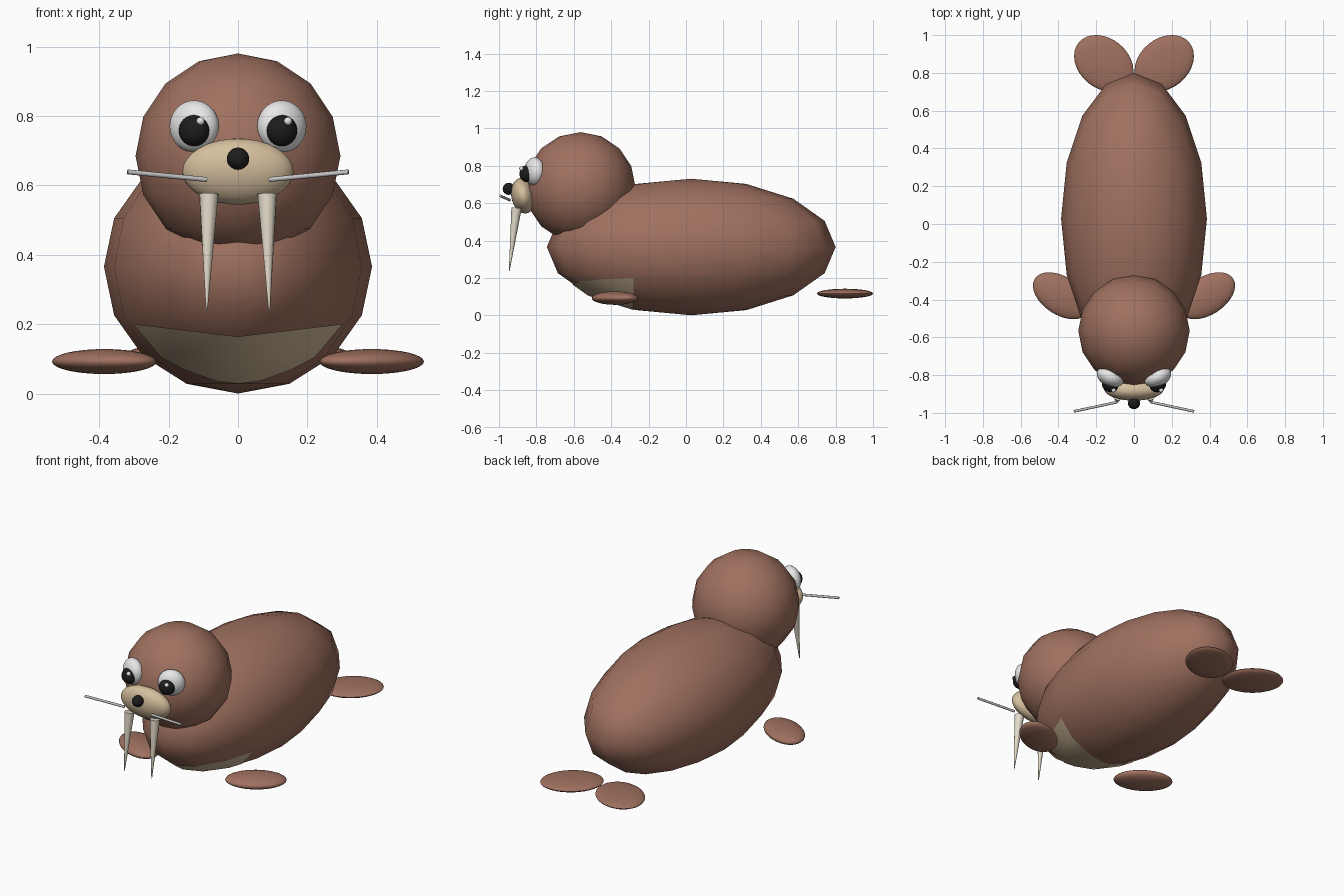
import bpy, bmesh
from math import radians
from mathutils import Matrix, Vector

cube = bpy.data.objects.get("Cube")
if cube:
    bpy.data.objects.remove(cube, do_unlink=True)


def material(name, rgb):
    mat = bpy.data.materials.new(name)
    mat.use_nodes = True
    mat.diffuse_color = (*rgb, 1)
    bsdf = mat.node_tree.nodes["Principled BSDF"]
    bsdf.inputs["Base Color"].default_value = (*rgb, 1)
    bsdf.inputs["Roughness"].default_value = 0.8
    return mat


BROWN = material("brown skin", (0.35, 0.165, 0.115))
TAN = material("tan", (0.67, 0.52, 0.34))
IVORY = material("ivory", (0.78, 0.72, 0.60))
WHITE = material("white", (0.88, 0.88, 0.88))
BLACK = material("black", (0.012, 0.012, 0.012))
GREY = material("whisker grey", (0.55, 0.55, 0.55))


def finish(name, bm, mat, location):
    mesh = bpy.data.meshes.new(name)
    bm.to_mesh(mesh)
    bm.free()
    mesh.materials.append(mat)
    obj = bpy.data.objects.new(name, mesh)
    obj.location = location
    bpy.context.collection.objects.link(obj)
    bpy.ops.object.select_all(action="DESELECT")
    obj.select_set(True)
    bpy.context.view_layer.objects.active = obj
    bpy.ops.object.shade_smooth_by_angle(angle=radians(50))
    return obj


def ellipsoid_mesh(radii, segments):
    bm = bmesh.new()
    bmesh.ops.create_uvsphere(bm, u_segments=segments, v_segments=segments // 2, radius=1)
    bmesh.ops.scale(bm, vec=radii, verts=bm.verts)
    return bm


def ellipsoid(name, location, radii, mat, turn=0, axis="Z", segments=32):
    bm = ellipsoid_mesh(radii, segments)
    bmesh.ops.rotate(bm, matrix=Matrix.Rotation(radians(turn), 3, axis), verts=bm.verts)
    return finish(name, bm, mat, location)


def rod(name, start, end, r1, r2, mat):
    start, end = Vector(start), Vector(end)
    along = end - start
    bm = bmesh.new()
    bmesh.ops.create_cone(bm, cap_ends=True, segments=12, radius1=r1, radius2=r2,
                          depth=along.length)
    turn = along.to_track_quat("Z", "Y").to_matrix()
    bmesh.ops.rotate(bm, matrix=turn, verts=bm.verts)
    return finish(name, bm, mat, (start + end) / 2)


# Body and head
BODY_AT = Vector((0, 0.028, 0.366))
BODY_SIZE = Vector((0.386, 0.772, 0.365))
ellipsoid("body", BODY_AT, BODY_SIZE, BROWN, segments=16)
ellipsoid("head", (0, -0.565, 0.685), (0.295, 0.295, 0.295), BROWN, segments=16)

# Chest patch: a thin skin trimmed from the body shape, mirrored across the middle
skin = ellipsoid_mesh(BODY_SIZE * 1.009, 16)
cuts = [((0, 0, 0), (-1, 0, 0)),
        ((0, 0, 0.165), (-0.12, 0, 1)),
        ((0, -0.28, 0), (0, 1, 0))]
for point, normal in cuts:
    bmesh.ops.bisect_plane(skin, geom=skin.verts[:] + skin.edges[:] + skin.faces[:],
                           plane_co=Vector(point) - BODY_AT, plane_no=normal,
                           clear_outer=True)
patch = finish("chest_patch", skin, TAN, BODY_AT)
patch.modifiers.new("Mirror", "MIRROR")

# Muzzle and nose
ellipsoid("muzzle", (0, -0.87, 0.64), (0.16, 0.064, 0.096), TAN, turn=11, axis="X")
ellipsoid("nose", (0, -0.948, 0.677), (0.032, 0.032, 0.032), BLACK)

# Paired parts
for side, s in (("left", 1), ("right", -1)):
    ellipsoid(side + "_front_flipper", (s * 0.385, -0.38, 0.093),
              (0.167, 0.101, 0.036), BROWN, turn=s * 33)
    ellipsoid(side + "_rear_flipper", (s * 0.16, 0.85, 0.117),
              (0.173, 0.132, 0.026), BROWN, turn=s * 40)
    ellipsoid(side + "_eye", (s * 0.126, -0.81, 0.77),
              (0.075, 0.05, 0.075), WHITE, turn=s * 25)
    ellipsoid(side + "_pupil", (s * 0.126, -0.85, 0.758),
              (0.045, 0.04, 0.045), BLACK, turn=s * 25)
    ellipsoid(side + "_eye_glint", (s * 0.126 + 0.018, -0.88, 0.785),
              (0.012, 0.012, 0.012), WHITE, segments=16)
    rod(side + "_tusk", (s * 0.084, -0.906, 0.575), (s * 0.09, -0.945, 0.238),
        0.028, 0.002, IVORY)
    rod(side + "_whisker", (s * 0.09, -0.943, 0.617), (s * 0.318, -0.992, 0.639),
        0.007, 0.007, GREY)
